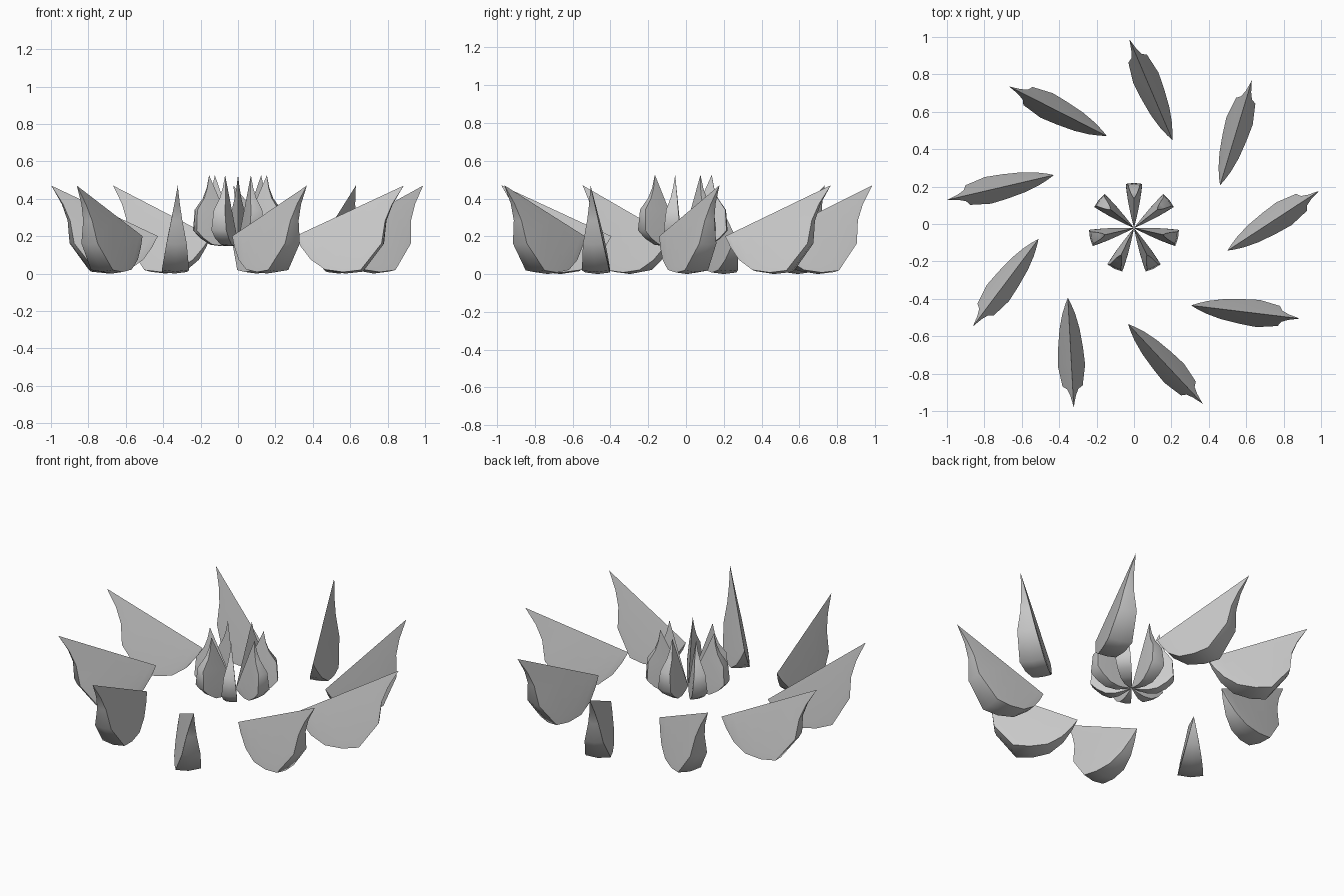
import bpy, bmesh
from math import radians, cos, sin, pi
from mathutils import Matrix, Vector

if "Cube" in bpy.data.objects:
    bpy.data.objects.remove(bpy.data.objects["Cube"])

# Belly outline of one petal as seen from its side (along, height)
START, TIP = Vector((0.0, 0.20)), Vector((0.585, 0.47))
BELLY = [(0.035, 0.14), (0.09, 0.07), (0.17, 0.015), (0.27, 0.0), (0.365, 0.01),
         (0.475, 0.155), (0.49, 0.28), (0.525, 0.37)]
AXIS = (TIP - START).normalized()
LENGTH = (TIP - START).length
HALF = 0.225          # half width per unit of distance from the straight edge


def petal_mesh():
    """Wedge with a sharp straight edge along +x and a curved belly towards -z."""
    bm = bmesh.new()
    first = bm.verts.new((0, 0, 0))
    last = bm.verts.new((LENGTH, 0, 0))
    rows = []
    for p in BELLY:
        v = Vector(p) - START
        u = v.dot(AXIS)
        d = v.x * AXIS.y - v.y * AXIS.x
        e = HALF * d
        section = [(0, 0), (e * 0.88, 0.82 * d), (e, 0.97 * d),
                   (-e, 0.97 * d), (-e * 0.88, 0.82 * d)]
        section.insert(3, (0, d))
        # the ridge follows the straight axis
        rows.append([bm.verts.new((max(u, 0.004), y, -z)) for y, z in section])
    n = len(rows[0])
    for i in range(n):
        j = (i + 1) % n
        bm.faces.new((first, rows[0][i], rows[0][j]))
        for a, b in zip(rows, rows[1:]):
            bm.faces.new((a[i], b[i], b[j], a[j]))
        bm.faces.new((rows[-1][i], last, rows[-1][j]))
    bmesh.ops.recalc_face_normals(bm, faces=bm.faces)
    me = bpy.data.meshes.new("petal")
    bm.to_mesh(me)
    bm.free()
    return me


def add_petal(name, me, pos, heading, tilt, scale):
    ob = bpy.data.objects.new(name, me)
    bpy.context.collection.objects.link(ob)
    ob.matrix_world = (Matrix.Translation(pos) @ Matrix.Rotation(heading, 4, 'Z')
                       @ Matrix.Rotation(-tilt, 4, 'Y') @ Matrix.Scale(scale, 4))
    return ob


mesh = petal_mesh()
CY = -0.022

# Outer ring: nine large petals swirling around the centre
obs = []
for k in range(9):
    a = radians(-13.5 + 40 * k)
    obs.append(add_petal(f"outer_petal_{k + 1}", mesh,
                         (0.514 * cos(a), CY + 0.514 * sin(a), 0.20),
                         a + radians(46.6), radians(24.8), 1.0))

# Inner bud: seven small upright petals meeting at the centre
for k in range(7):
    a = radians(90) + 2 * pi * k / 7
    obs.append(add_petal(f"inner_petal_{k + 1}", mesh, (0, CY, 0.17),
                         a, radians(66), 0.605))

# Smooth shading with sharp creases
for ob in obs:
    ob.select_set(True)
bpy.context.view_layer.objects.active = obs[0]
bpy.ops.object.shade_smooth_by_angle(angle=radians(50))
